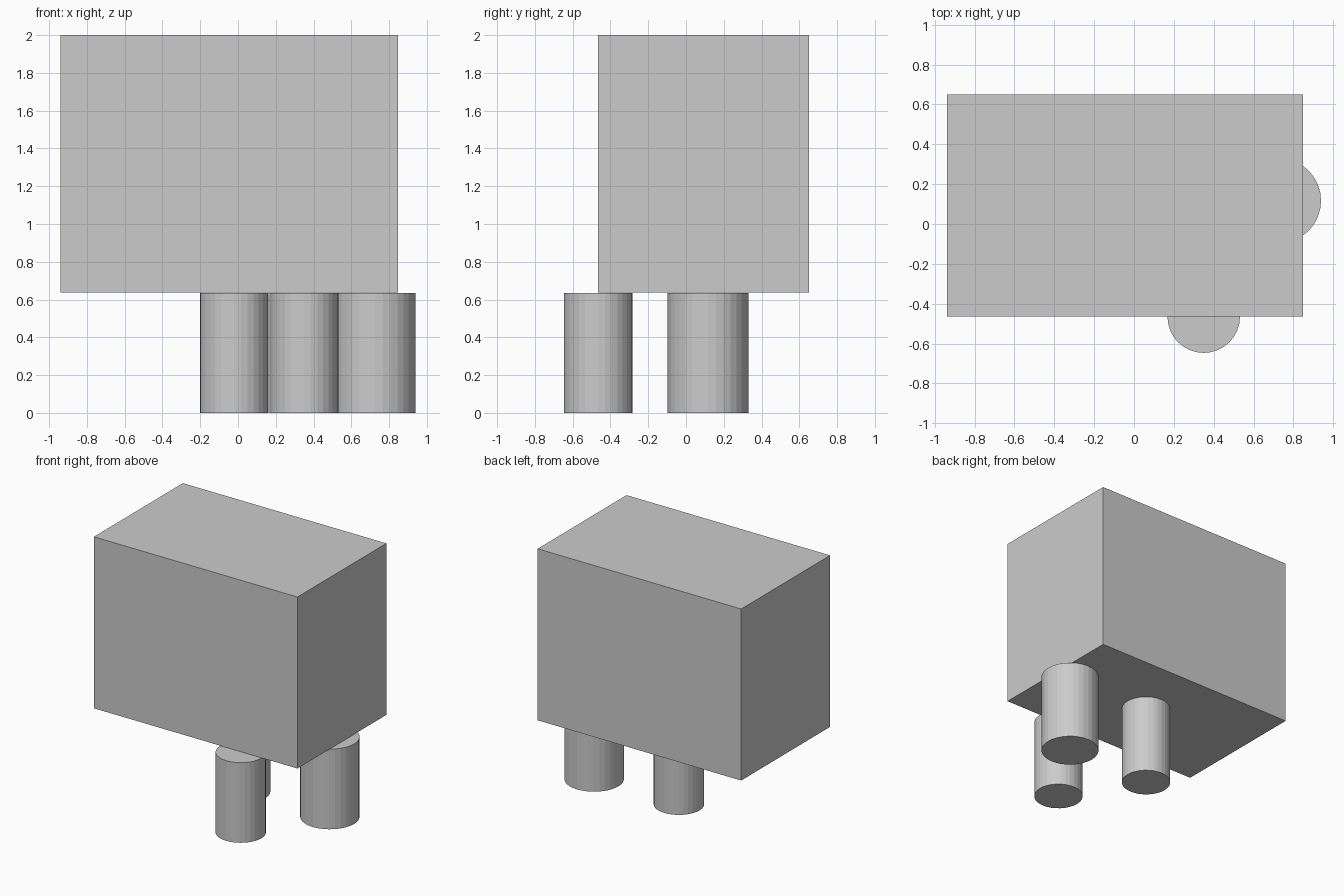
import bpy

# Remove the default object
default = bpy.data.objects.get("Cube")
if default:
    bpy.data.objects.remove(default, do_unlink=True)

# Single flat grey
COLOUR = (0.6, 0.6, 0.6, 1.0)
grey = bpy.data.materials.new("plain_grey")
grey.use_nodes = True
grey.diffuse_color = COLOUR
for node in grey.node_tree.nodes:
    if node.type == 'BSDF_PRINCIPLED':
        node.inputs["Base Color"].default_value = COLOUR


def finish(name):
    part = bpy.context.object
    part.name = name
    part.data.materials.append(grey)
    return part


def post(name, x, y, radius, height=0.636):
    bpy.ops.mesh.primitive_cylinder_add(
        vertices=32, radius=radius, depth=height, location=(x, y, height / 2))
    return finish(name)


# Box body, resting above the posts
low = (-0.94, -0.465, 0.638)
high = (0.848, 0.65, 2.0)
bpy.ops.mesh.primitive_cube_add(
    size=1, location=[(a + b) / 2 for a, b in zip(low, high)])
body = finish("box_body")
body.scale = [b - a for a, b in zip(low, high)]

# Three posts grouped towards the left side
post("front_post", 0.35, -0.465, 0.182)
post("middle_post", -0.02, 0.117, 0.182)
post("wide_side_post", 0.725, 0.117, 0.214)
